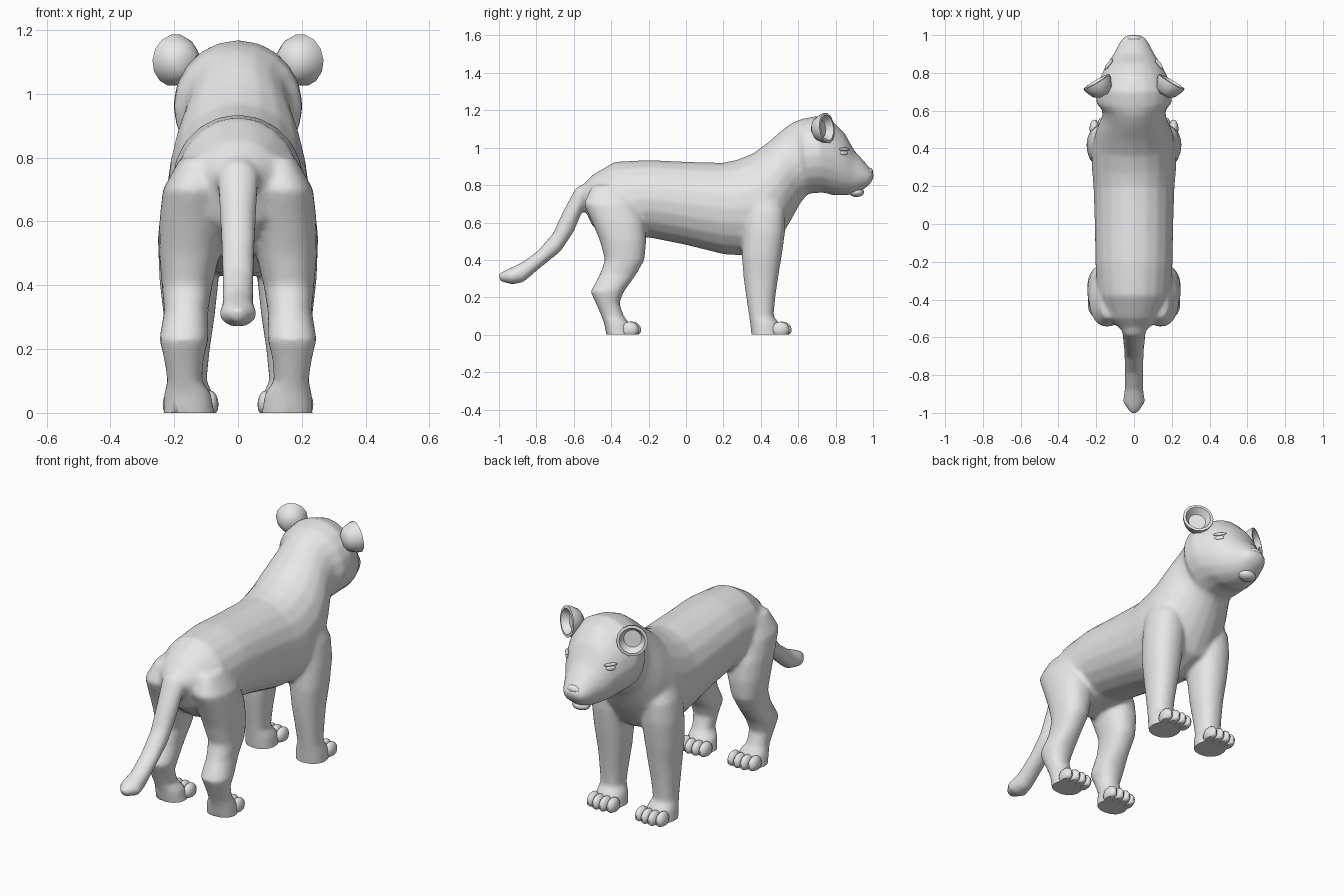
import bpy, bmesh, math
from mathutils import Vector, Matrix
from mathutils.bvhtree import BVHTree

if "Cube" in bpy.data.objects:
    bpy.data.objects.remove(bpy.data.objects["Cube"])

fur = bpy.data.materials.new("plain_grey")
fur.diffuse_color = (0.8, 0.8, 0.8, 1)
fur.use_nodes = True
fur.node_tree.nodes["Principled BSDF"].inputs["Base Color"].default_value = fur.diffuse_color


def finish(name, bm, angle=50):
    """Turn a bmesh into a smooth shaded object resting on the floor."""
    for v in bm.verts:
        v.co.z = max(v.co.z, 0)
    bmesh.ops.recalc_face_normals(bm, faces=bm.faces)
    me = bpy.data.meshes.new(name)
    bm.to_mesh(me)
    bm.free()
    ob = bpy.data.objects.new(name, me)
    bpy.context.collection.objects.link(ob)
    me.materials.clear()
    me.materials.append(fur)
    bpy.ops.object.select_all(action='DESELECT')
    ob.select_set(True)
    bpy.context.view_layer.objects.active = ob
    bpy.ops.object.shade_smooth_by_angle(angle=math.radians(angle))
    return ob


def ring(c, u, v, n=20, p=1.0):
    """Rounded section about c with half axes u and v."""
    pts = []
    for i in range(n):
        a = 2 * math.pi * i / n
        ca, sa = math.cos(a), math.sin(a)
        pts.append(c + u * math.copysign(abs(ca) ** p, ca) + v * math.copysign(abs(sa) ** p, sa))
    return pts


def loft(bm, rings):
    """Skin a closed tube through the rings."""
    loops = [[bm.verts.new(p) for p in r] for r in rings]
    n = len(loops[0])
    for a, b in zip(loops, loops[1:]):
        for i in range(n):
            bm.faces.new((a[i], a[(i + 1) % n], b[(i + 1) % n], b[i]))
    bm.faces.new(loops[0][::-1])
    bm.faces.new(loops[-1])


def spine(bm, sections, p=1.0):
    """Tube from (top y, top z, bottom y, bottom z, half width) sections."""
    rings = []
    for ty, tz, by, bz, w in sections:
        t, b = Vector((0, ty, tz)), Vector((0, by, bz))
        rings.append(ring((t + b) / 2, Vector((w, 0, 0)), (t - b) / 2, p=p))
    loft(bm, rings)


def leg(bm, sections, s):
    """Upright tube from (z, back y, front y, inner x, outer x) sections."""
    loft(bm, [ring(Vector((s * (xi + xo) / 2, (yb + yf) / 2, z)),
                   Vector(((xo - xi) / 2, 0, 0)), Vector((0, (yf - yb) / 2, 0)), p=0.9)
              for z, yb, yf, xi, xo in sections])


def blob(bm, c, r, rot=Matrix(), seg=12):
    m = Matrix.Translation(c) @ rot @ Matrix.Diagonal((*r, 1))
    bmesh.ops.create_uvsphere(bm, u_segments=seg, v_segments=8, radius=1, matrix=m)


# Torso, neck and head
bm = bmesh.new()
spine(bm, [
    (-.56, .79, -.555, .70, .07), (-.50, .855, -.50, .58, .14),
    (-.38, .925, -.38, .49, .195), (-.20, .935, -.20, .52, .205),
    (0, .925, 0, .48, .208), (.20, .92, .20, .43, .215),
    (.27, .935, .35, .42, .225), (.36, .97, .48, .48, .22),
    (.44, 1.03, .555, .60, .20), (.52, 1.10, .61, .70, .17),
    (.57, 1.135, .64, .74, .168), (.62, 1.155, .66, .755, .20),
    (.70, 1.17, .73, .76, .203), (.78, 1.145, .79, .745, .175),
    (.85, 1.075, .85, .745, .142), (.90, .985, .90, .752, .108),
    (.955, .925, .94, .77, .084), (.99, .88, .98, .80, .062),
    (1.004, .865, 1.0, .83, .03)])

# Tail
spine(bm, [
    (-.48, .84, -.50, .70, .06), (-.59, .785, -.545, .68, .065),
    (-.66, .655, -.60, .55, .056), (-.71, .545, -.67, .445, .052),
    (-.79, .45, -.77, .365, .05), (-.88, .385, -.87, .28, .05),
    (-.955, .35, -.93, .268, .059), (-1.005, .325, -.995, .287, .02)])

# Legs
front = [(.78, .33, .47, .10, .20), (.66, .31, .53, .06, .24), (.55, .305, .53, .05, .252),
         (.42, .298, .512, .06, .247), (.30, .308, .492, .073, .233), (.20, .322, .478, .088, .227),
         (.10, .337, .468, .098, .222), (.06, .343, .50, .078, .232), (-.03, .352, .51, .07, .235)]
hind = [(.80, -.50, -.32, .08, .18), (.70, -.548, -.26, .05, .236), (.60, -.502, -.22, .045, .247),
        (.50, -.46, -.212, .055, .248), (.40, -.433, -.222, .08, .239), (.32, -.462, -.267, .093, .232),
        (.23, -.511, -.332, .092, .247), (.17, -.483, -.356, .108, .232), (.10, -.453, -.333, .112, .222),
        (.06, -.438, -.30, .083, .232), (-.03, -.42, -.29, .07, .235)]
for s in (1, -1):
    leg(bm, front, s)
    leg(bm, hind, s)

# Blend the tubes into one skin
body = finish("raw_body", bm)
for v in body.data.vertices:
    if v.co.z == 0:
        v.co.z = -.03
rem = body.modifiers.new("blend", 'REMESH')
rem.mode = 'VOXEL'
rem.voxel_size = .011
smo = body.modifiers.new("soften", 'SMOOTH')
smo.factor = .5
smo.iterations = 8
dec = body.modifiers.new("thin", 'DECIMATE')
dec.ratio = .3
dg = bpy.context.evaluated_depsgraph_get()
dg.update()
skin = bpy.data.meshes.new_from_object(body.evaluated_get(dg))
bpy.data.objects.remove(body)
bm = bmesh.new()
bm.from_mesh(skin)
body = finish("body", bm, 60)

bm = bmesh.new()
bm.from_mesh(body.data)
tree = BVHTree.FromBMesh(bm)
bm.free()

for s, side in ((1, "right"), (-1, "left")):
    # Toes
    for paw, y0 in (("front", .505), ("hind", -.30)):
        bm = bmesh.new()
        for i in range(4):
            x = s * (.087 + .041 * i)
            y = y0 + (.004, .012, .012, 0)[i]
            blob(bm, (x, y, .026), (.026, .048, .044))
        finish(f"{side}_{paw}_toes", bm)

    # Cupped ear facing forward and outward
    bm = bmesh.new()
    n = Vector((s * .5, .85, .1)).normalized()
    u = Vector((0, 0, 1)).cross(n).normalized()
    w = n.cross(u)
    c = Vector((s * .188, .735, 1.103))
    loft(bm, [ring(c + n * d, u * r, w * r * 1.03, 14) for d, r in
              ((-.06, .03), (-.04, .058), (.0, .076), (.022, .08), (.024, .066), (-.012, .045))])
    finish(f"{side}_ear", bm, 40)

    # Eye and brow set on the face
    hit, nor, _, _ = tree.ray_cast(Vector((s * .6, .845, .972)), Vector((-s, 0, 0)))
    if hit:
        rot = nor.to_track_quat('Z', 'Y').to_matrix().to_4x4()
        bm = bmesh.new()
        blob(bm, hit, (.026, .013, .008), rot)
        finish(f"{side}_eye", bm)
        bm = bmesh.new()
        blob(bm, hit + Vector((0, .002, .02)), (.036, .009, .009), rot)
        finish(f"{side}_brow", bm)

# Nose pad and lower lip
bm = bmesh.new()
blob(bm, (0, .977, .872), (.04, .023, .022))
finish("nose", bm)
bm = bmesh.new()
blob(bm, (0, .912, .762), (.05, .04, .026))
finish("lower_lip", bm)
